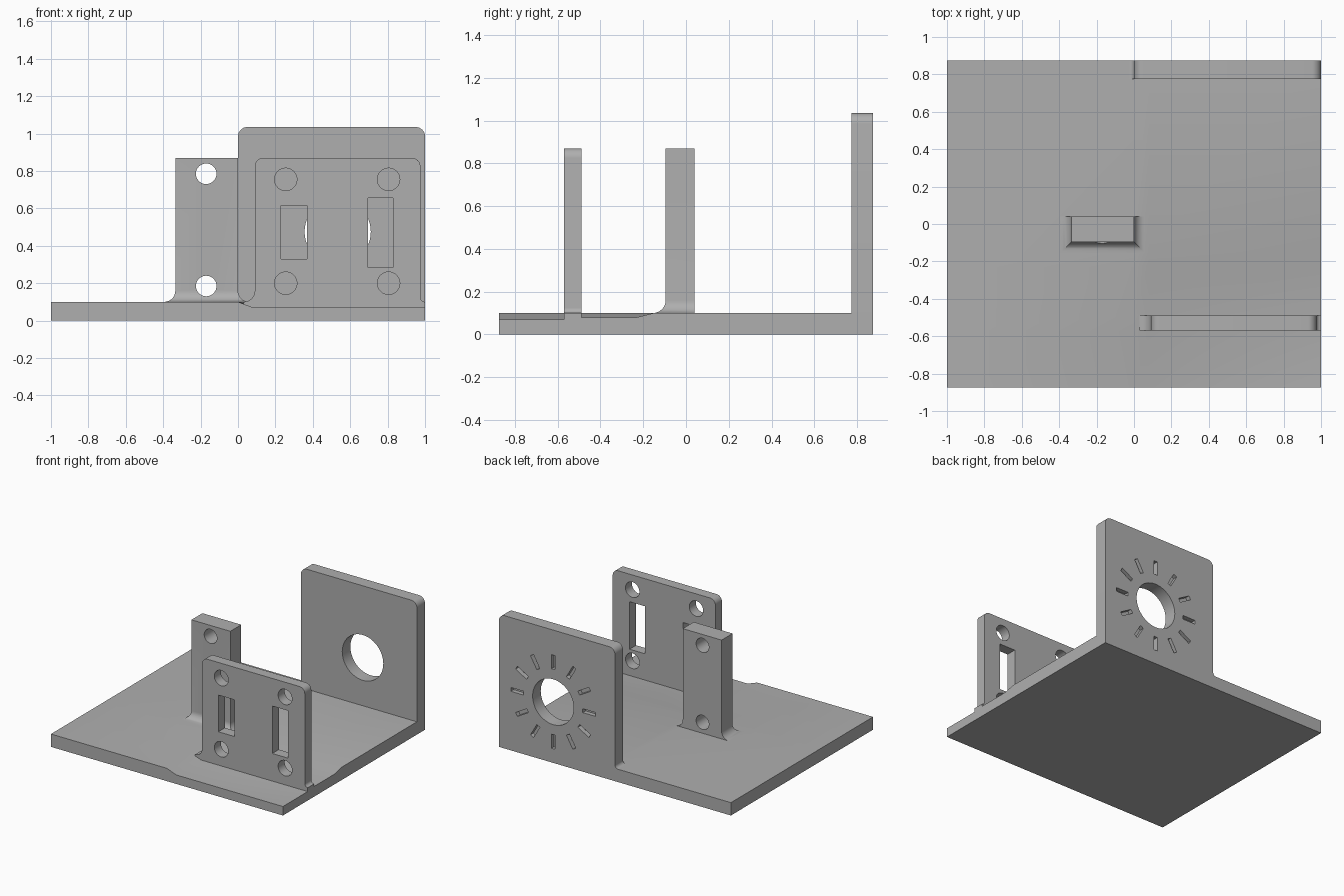
import bpy, bmesh
from math import sin, cos, pi, sqrt, radians
from mathutils import Matrix, Vector

cube = bpy.data.objects.get("Cube")
if cube:
    bpy.data.objects.remove(cube, do_unlink=True)

grey = bpy.data.materials.new("matte grey")
grey.use_nodes = True
colour = (0.43, 0.43, 0.43, 1)
grey.diffuse_color = colour
grey.node_tree.nodes["Principled BSDF"].inputs["Base Color"].default_value = colour

DECK = 0.1  # height of the base plate top


def make(name, bm):
    bmesh.ops.recalc_face_normals(bm, faces=bm.faces)
    mesh = bpy.data.meshes.new(name)
    bm.to_mesh(mesh)
    bm.free()
    ob = bpy.data.objects.new(name, mesh)
    bpy.context.collection.objects.link(ob)
    mesh.materials.append(grey)
    return ob


def activate(ob):
    bpy.ops.object.select_all(action="DESELECT")
    ob.select_set(True)
    bpy.context.view_layer.objects.active = ob


def finish(ob):
    activate(ob)
    bpy.ops.object.shade_smooth_by_angle(angle=radians(30))


def cut(ob, bm):
    """Subtract the cutter mesh from the object, then drop the cutter."""
    cutter = make("cutter", bm)
    cutter.hide_render = True
    mod = ob.modifiers.new("cut", "BOOLEAN")
    mod.operation, mod.solver, mod.object = "DIFFERENCE", "EXACT", cutter
    activate(ob)
    bpy.ops.object.modifier_apply(modifier=mod.name)
    bpy.data.objects.remove(cutter, do_unlink=True)


def add_bore(bm, x, y, z, r):
    m = Matrix.Translation((x, y, z)) @ Matrix.Rotation(pi / 2, 4, "X")
    bmesh.ops.create_cone(bm, cap_ends=True, segments=48, radius1=r, radius2=r,
                          depth=0.5, matrix=m)


def add_box(bm, centre, size, turn=0):
    m = (Matrix.Translation(centre) @ Matrix.Rotation(turn, 4, "Y")
         @ Matrix.Diagonal((*size, 1)))
    bmesh.ops.create_cube(bm, size=1, matrix=m)


def arc(cx, cz, r, a0, a1, n=8):
    angles = [radians(a0 + (a1 - a0) * i / n) for i in range(n + 1)]
    return [(cx + r * cos(a), cz + r * sin(a)) for a in angles]


def panel(name, x0, x1, y0, y1, top, corner, flare_l, flare_r, foot):
    """Upright panel with rounded top corners and flared feet."""
    pts = []
    if foot < DECK:
        pts += [(x0 - flare_l, foot), (x1 + flare_r, foot)]
    if flare_r:
        pts += arc(x1 + flare_r, DECK + flare_r, flare_r, 270, 180)
    else:
        pts.append((x1, DECK))
    pts += arc(x1 - corner, top - corner, corner, 0, 90)
    pts += arc(x0 + corner, top - corner, corner, 90, 180)
    pts += arc(x0 - flare_l, DECK + flare_l, flare_l, 0, -90)
    bm = bmesh.new()
    face = bm.faces.new([bm.verts.new((x, y0, z)) for x, z in pts])
    out = bmesh.ops.extrude_face_region(bm, geom=[face])["geom"]
    verts = [v for v in out if isinstance(v, bmesh.types.BMVert)]
    bmesh.ops.translate(bm, verts=verts, vec=(0, y1 - y0, 0))
    return make(name, bm)


# Base plate, with a shallow sunken area in the front corner
xs = [-1, 0, 0.08, 1]
ys = [-0.875, -0.57, -0.49, -0.23, -0.15, 0.875]


def deck_height(x, y):
    if x < 0.05 or y > -0.2:
        return DECK
    return 0.07 if y < -0.55 else 0.08


bm = bmesh.new()
grid = [[bm.verts.new((x, y, deck_height(x, y))) for x in xs] for y in ys]
for low, high in zip(grid, grid[1:]):
    for i in range(len(xs) - 1):
        bm.faces.new((low[i], low[i + 1], high[i + 1], high[i]))
out = bmesh.ops.extrude_face_region(bm, geom=bm.faces[:], use_keep_orig=True)["geom"]
for v in out:
    if isinstance(v, bmesh.types.BMVert):
        v.co.z = 0
finish(make("base_plate", bm))

# Motor panel at the back: a round bore ringed by shallow slits
back = panel("back_panel", 0, 1, 0.775, 0.875, 1.035, 0.05, 0.025, 0, DECK)
bx, bz = 0.533, 0.475
bm = bmesh.new()
add_bore(bm, bx, 0.82, bz, 0.177)
for i in range(12):
    a = 2 * pi * i / 12
    add_box(bm, (bx + 0.31 * sin(a), 0.875, bz + 0.31 * cos(a)), (0.03, 0.07, 0.11), a)
cut(back, bm)
finish(back)

# Sensor panel at the front: four bores and two slots
front = panel("front_panel", 0.09, 0.975, -0.57, -0.49, 0.87, 0.045, 0.06, 0.025, 0.03)
bm = bmesh.new()
for x in (0.255, 0.805):
    for z in (0.2, 0.755):
        add_bore(bm, x, -0.53, z, 0.06)
add_box(bm, (0.3, -0.53, 0.473), (0.14, 0.3, 0.286))
add_box(bm, (0.762, -0.53, 0.47), (0.135, 0.3, 0.37))
cut(front, bm)
finish(front)

# Post with a fillet around its foot on the front and both sides
R = 0.06
levels = [(DECK - 0.03, R)]
levels += [(DECK + R - R * cos(t), R - R * sin(t))
           for t in [pi / 2 * i / 8 for i in range(9)]]
levels.append((0.87, 0))
bm = bmesh.new()
loops = []
for z, f in levels:
    corners = ((-0.335 - f, -0.095 - f), (f, -0.095 - f), (f, 0.04), (-0.335 - f, 0.04))
    loops.append([bm.verts.new((x, y, z)) for x, y in corners])
for a, b in zip(loops, loops[1:]):
    for i in range(4):
        j = (i + 1) % 4
        bm.faces.new((a[i], a[j], b[j], b[i]))
bm.faces.new(loops[0][::-1])
bm.faces.new(loops[-1])
post = make("post", bm)
bm = bmesh.new()
for z in (0.185, 0.785):
    add_bore(bm, -0.17, -0.03, z, 0.055)
cut(post, bm)
finish(post)
